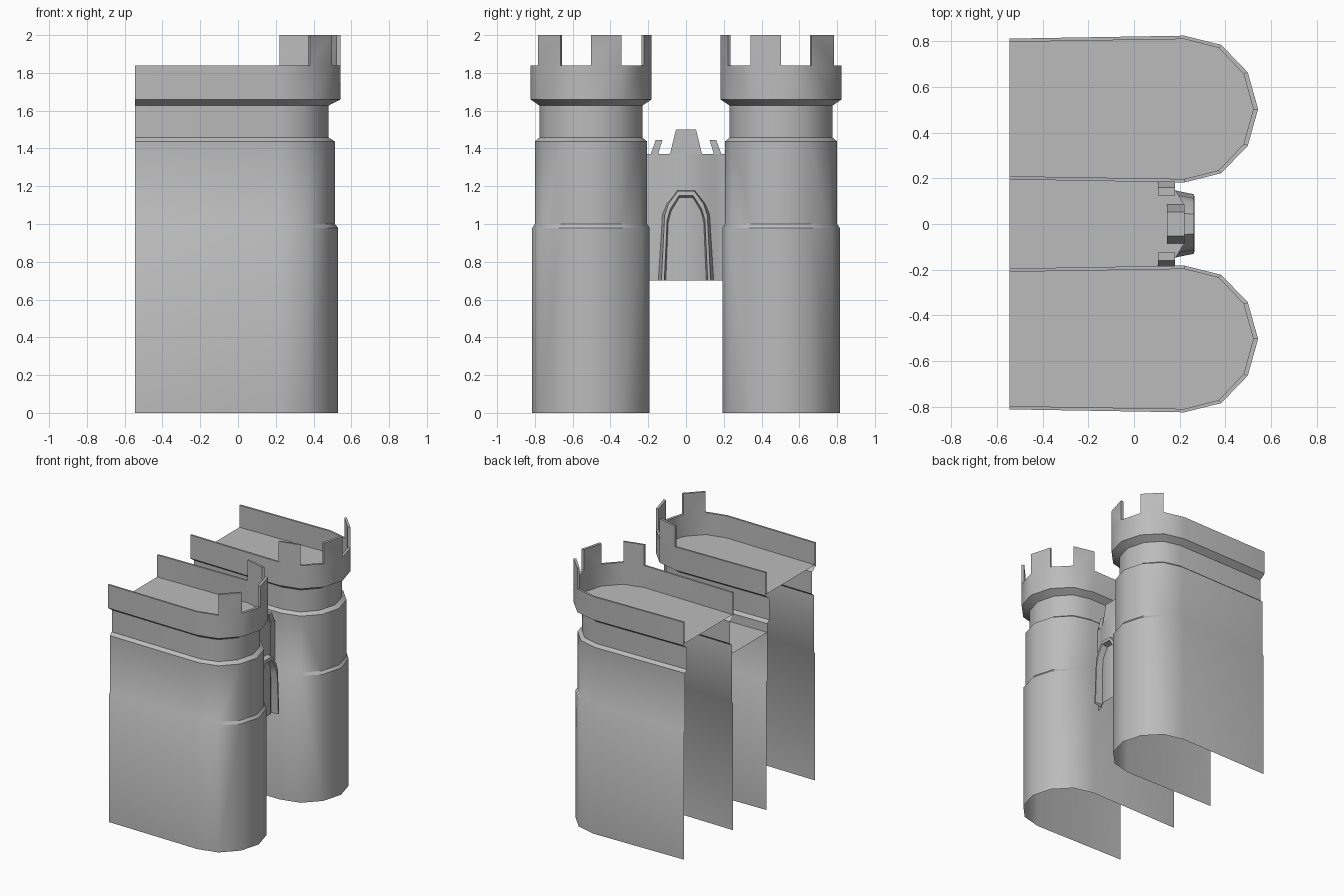
import bpy, bmesh, math

cube = bpy.data.objects.get("Cube")
if cube:
    bpy.data.objects.remove(cube, do_unlink=True)

stone = bpy.data.materials.new("grey_stone")
stone.use_nodes = True
COLOUR = (0.5, 0.5, 0.5, 1)
stone.diffuse_color = COLOUR
stone.node_tree.nodes["Principled BSDF"].inputs["Base Color"].default_value = COLOUR

BACK = -0.545      # open rear edge
DECK = 1.37        # height of the walkway
TOWER_Y = 0.503


def finish(name, bm):
    mesh = bpy.data.meshes.new(name)
    bm.to_mesh(mesh)
    bm.free()
    mesh.materials.append(stone)
    obj = bpy.data.objects.new(name, mesh)
    bpy.context.collection.objects.link(obj)
    bpy.ops.object.select_all(action="DESELECT")
    obj.select_set(True)
    bpy.context.view_layer.objects.active = obj
    bpy.ops.object.shade_smooth_by_angle(angle=math.radians(36))
    return obj


def loft(bm, loops):
    """Skin open loops of points, returning vertex rows and face rows."""
    rows = [[bm.verts.new(p) for p in loop] for loop in loops]
    faces = []
    for a, b in zip(rows, rows[1:]):
        faces.append([bm.faces.new((a[j], b[j], b[j + 1], a[j + 1]))
                      for j in range(len(a) - 1)])
    return rows, faces


def u_ring(side, z, half, tip):
    """U-shaped plan, from the outer rear corner round to the inner one."""
    front = 0.22
    half_plan = [(BACK, 0.96 * half)]
    for kx, ky in ((0, 1), (0.5, 0.875), (0.86, 0.5)):
        half_plan.append((front + (tip - front) * kx, half * ky))
    plan = half_plan + [(tip, 0)] + [(x, -y) for x, y in reversed(half_plan)]
    return [(x, side * (TOWER_Y + y), z) for x, y in plan]


def tower(name, side):
    # height, half width, front tip
    profile = [(0, 0.311, 0.53), (0.98, 0.311, 0.53), (1.0, 0.297, 0.513),
               (1.437, 0.297, 0.513), (1.457, 0.273, 0.48), (1.627, 0.273, 0.48),
               (1.66, 0.321, 0.543), (1.84, 0.321, 0.543),
               (1.84, 0.306, 0.522), (1.67, 0.306, 0.522)]
    bm = bmesh.new()
    rows, faces = loft(bm, [u_ring(side, *p) for p in profile])
    # roof inside the parapet
    bm.faces.new(list(reversed(rows[-1])))
    # battlements on alternate rim segments
    rim = faces[7]
    bm.normal_update()
    raised = bmesh.ops.extrude_discrete_faces(bm, faces=[rim[j] for j in (2, 4, 6)])
    for f in raised["faces"]:
        bmesh.ops.translate(bm, verts=f.verts, vec=(0, 0, 0.16))
    if side < 0:
        bmesh.ops.reverse_faces(bm, faces=bm.faces[:])
    return finish(name, bm)


tower("left_tower", 1)
tower("right_tower", -1)

# walkway between the towers and the front wall below its edge
wall_half = [(0.17, 0.208), (0.18, 0.15), (0.22, 0.085)]
wall_plan = wall_half + [(x, -y) for x, y in reversed(wall_half)]

bm = bmesh.new()
deck_plan = [(BACK, 0.216)] + wall_plan + [(BACK, -0.216)]
bm.faces.new([bm.verts.new((x, y, DECK)) for x, y in reversed(deck_plan)])
finish("walkway", bm)

bm = bmesh.new()
loft(bm, [[(x, y, z) for x, y in wall_plan] for z in (0.7, DECK)])
finish("gate_wall", bm)


# arched surround of the gate
def arch(x, width, drop):
    half = [(1, 0.7), (0.87, 1.05), (0.72, 1.11), (0.33, 1.18)]
    pts = [(k * width, z if z == 0.7 else z - drop) for k, z in half]
    pts += [(-y, z) for y, z in reversed(pts)]
    return [(x, y, z) for y, z in pts]


bm = bmesh.new()
loft(bm, [arch(0.18, 0.147, 0), arch(0.262, 0.13, 0.005),
          arch(0.265, 0.115, 0.03), arch(0.2, 0.106, 0.045)])
bmesh.ops.recalc_face_normals(bm, faces=bm.faces[:])
finish("gate_arch", bm)


# battlements over the gate: four-point outlines given depth
def battlement(name, outline, back, front):
    bm = bmesh.new()
    a, b = ([bm.verts.new((x, y, z)) for y, z in outline] for x in (back, front))
    bm.faces.new(a)
    bm.faces.new(b)
    for i in range(4):
        j = (i + 1) % 4
        bm.faces.new((a[i], a[j], b[j], b[i]))
    bmesh.ops.recalc_face_normals(bm, faces=bm.faces[:])
    finish(name, bm)


battlement("middle_battlement",
           [(-0.085, DECK), (0.085, DECK), (0.053, 1.5), (-0.053, 1.5)], 0.145, 0.22)
for name, s in (("left", 1), ("right", -1)):
    battlement(name + "_battlement",
               [(s * 0.187, DECK), (s * 0.147, DECK), (s * 0.125, 1.445), (s * 0.16, 1.445)],
               0.105, 0.18)
